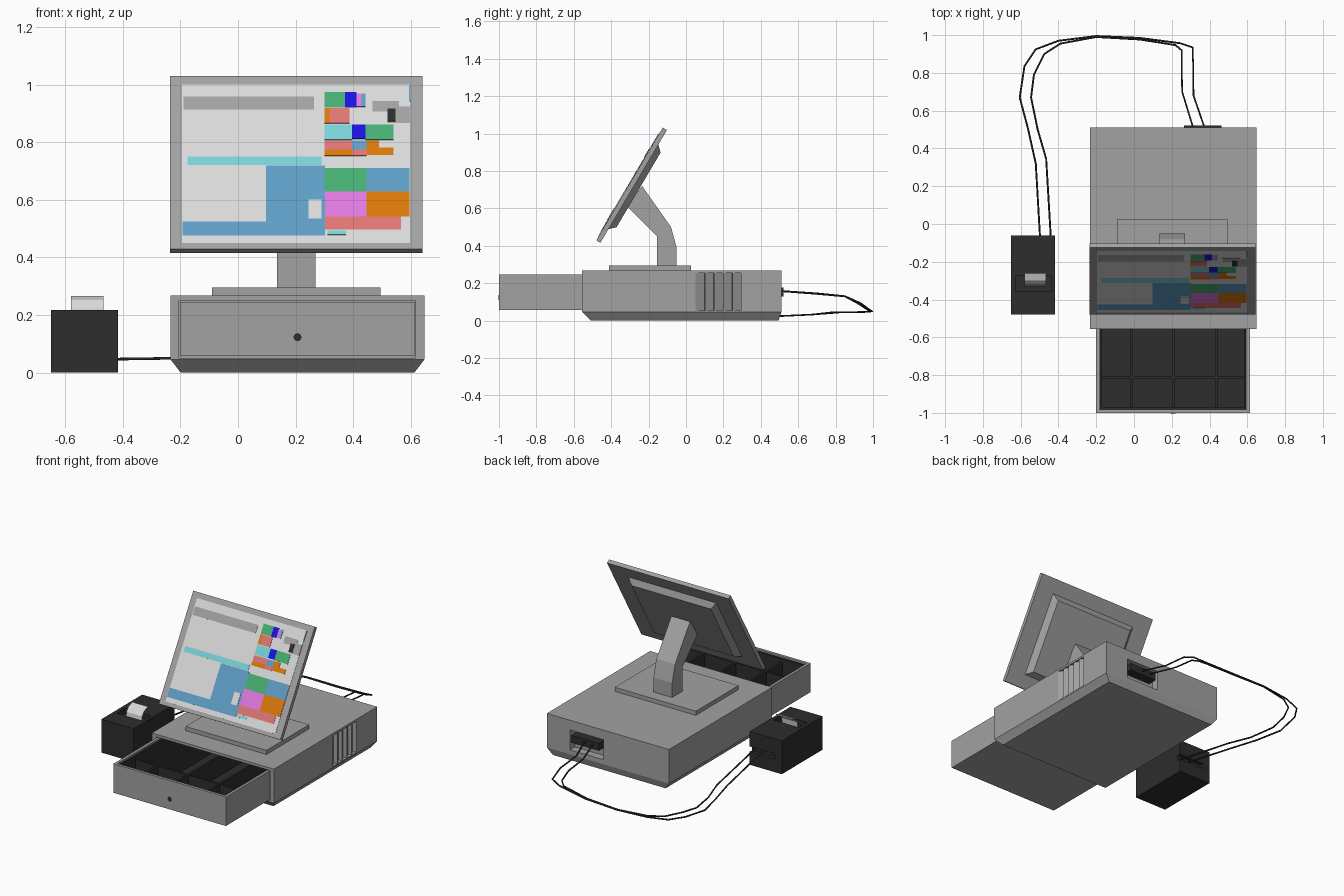
import bpy, bmesh, math
from mathutils import Matrix

if "Cube" in bpy.data.objects:
    bpy.data.objects.remove(bpy.data.objects["Cube"])


def material(name, *rgb):
    m = bpy.data.materials.new(name)
    m.diffuse_color = (*rgb, 1)
    m.use_nodes = True
    m.node_tree.nodes["Principled BSDF"].inputs["Base Color"].default_value = m.diffuse_color
    return m


GREY = material("casing_grey", .36, .36, .36)
DARK = material("near_black", .026, .026, .026)
WHITE = material("pale_grey", .70, .70, .70)
BLUE = material("soft_blue", .115, .342, .571)
CYAN = material("cyan", .19, .645, .68)
GREEN = material("green", .065, .43, .17)
PINK = material("pink", .738, .195, .738)
ORANGE = material("orange", .716, .188, .003)
SALMON = material("salmon", .745, .18, .17)
DEEP = material("deep_blue", .01, .007, .75)


def loft(name, rings, mat, matrix=None):
    """Skin a stack of equal-length rings and cap both ends."""
    bm = bmesh.new()
    vs = [[bm.verts.new(p) for p in r] for r in rings]
    n = len(rings[0])
    for a, b in zip(vs, vs[1:]):
        for i in range(n):
            j = (i + 1) % n
            bm.faces.new((a[i], a[j], b[j], b[i]))
    bm.faces.new(vs[0])
    bm.faces.new(vs[-1])
    bmesh.ops.recalc_face_normals(bm, faces=bm.faces)
    me = bpy.data.meshes.new(name)
    bm.to_mesh(me)
    bm.free()
    me.materials.append(mat)
    ob = bpy.data.objects.new(name, me)
    if matrix:
        ob.matrix_world = matrix
    bpy.context.collection.objects.link(ob)
    return ob


def rect(x0, x1, y0, y1, z):
    return [(x0, y0, z), (x1, y0, z), (x1, y1, z), (x0, y1, z)]


def box(name, x0, x1, y0, y1, z0, z1, mat, matrix=None):
    return loft(name, [rect(x0, x1, y0, y1, z0), rect(x0, x1, y0, y1, z1)], mat, matrix)


def tray(name, x0, x1, y0, y1, z0, z1, wall, floor, mat):
    """Open-topped box: outside up, over the rim, down to the floor."""
    w = wall
    inner = (x0 + w, x1 - w, y0 + w, y1 - w)
    return loft(name, [rect(x0, x1, y0, y1, z0), rect(x0, x1, y0, y1, z1),
                       rect(*inner, z1), rect(*inner, floor)], mat)


def cut(ob, cutter):
    mod = ob.modifiers.new("cut", 'BOOLEAN')
    mod.operation, mod.solver, mod.object = 'DIFFERENCE', 'EXACT', cutter
    bpy.context.view_layer.update()
    bpy.context.view_layer.objects.active = ob
    bpy.ops.object.modifier_apply(modifier=mod.name)
    bpy.data.objects.remove(cutter)


# Base cabinet with chamfered foot, drawer opening, rear port and side louvres
base = loft("base_cabinet", [rect(-.2, .614, -.51, .495, 0),
                             rect(-.234, .648, -.555, .51, .045),
                             rect(-.234, .648, -.555, .51, .268)], GREY)
cut(base, box("drawer_opening", -.205, .618, -.7, .02, .051, .251, GREY))
cut(base, box("port_opening", .24, .48, .46, .6, .075, .205, GREY))
saw = [(.67, .05)]
for i in range(5):
    saw += [(.6475, .052 + .049 * i), (.622, .05 + .049 * (i + 1))]
saw.append((.67, .295))
cut(base, loft("louvre_cutter", [[(x, y, z) for x, y in saw] for z in (.053, .255)], GREY))

# Cash drawer, dark liner and dividers
tray("cash_drawer", -.2, .613, -1, -.06, .057, .246, .018, .075, GREY)
tray("drawer_liner", -.181, .594, -.981, -.079, .076, .236, .012, .085, DARK)
for i, x in enumerate((-.012, .208, .435)):
    box(f"drawer_divider_{i}", x - .006, x + .006, -.972, -.09, .08, .215, DARK)
box("drawer_cross_divider", -.172, .585, -.818, -.806, .08, .213, DARK)
circle = [(.207 + .014 * math.cos(a * math.pi / 6), .123 + .014 * math.sin(a * math.pi / 6))
          for a in range(12)]
loft("drawer_lock", [[(x, y, z) for x, z in circle] for y in (-1.002, -.99)], DARK)

# Rear connector
box("rear_connector", .265, .463, .455, .521, .13, .178, DARK)

# Stand plate and bent neck
box("stand_plate", -.09, .495, -.413, .027, .262, .295, GREY)
neck = [(-.155, .29), (-.05, .29), (-.05, .39), (-.08, .5), (-.235, .72), (-.315, .61), (-.155, .45)]
loft("neck", [[(x, y, z) for y, z in neck] for x in (.135, .27)], GREY)

# Tilted monitor: local x, v up the panel, n out of the glass
S, C = .508, .861
TILT = Matrix(((1, 0, 0, 0), (0, S, -C, -.48), (0, C, S, .429), (0, 0, 0, 1)))
box("monitor_panel", -.236, .642, 0, .70, -.026, 0, GREY, TILT)
loft("monitor_rear_housing", [rect(-.115, .52, .085, .61, -.02),
                              rect(-.115, .52, .085, .61, -.026),
                              rect(-.084, .489, .116, .579, -.058)], GREY, TILT)


def plate(name, x0, x1, z0, z1, mat, n1):
    box(name, x0, x1, (z0 - .431) / C, (z1 - .431) / C, .0003, n1, mat, TILT)


# Screen picture: thin plates given as x range and height range
plate("screen_background", -.195, .598, .452, 1.003, WHITE, .002)
cells = [
    (GREY, [(-.19, .265, .915, .96), (.468, .56, .908, .945), (.52, .598, .868, .925)]),
    (CYAN, [(-.175, .29, .722, .752), (.3, .397, .81, .863), (.312, .375, .48, .494)]),
    (BLUE, [(.097, .303, .477, .72), (-.193, .097, .477, .526), (.43, .443, .925, .97),
            (.447, .596, .63, .711), (.397, .447, .775, .807), (.594, .6, .945, 1)]),
    (GREEN, [(.3, .373, .922, .975), (.443, .54, .81, .863), (.3, .447, .63, .711)]),
    (DEEP, [(.373, .412, .922, .975), (.397, .443, .813, .863)]),
    (PINK, [(.412, .43, .925, .97), (.3, .447, .543, .63)]),
    (ORANGE, [(.3, .318, .867, .92), (.3, .397, .754, .776), (.447, .49, .782, .807),
              (.447, .54, .757, .782), (.447, .596, .543, .63)]),
    (SALMON, [(.318, .387, .867, .92), (.3, .397, .776, .807), (.397, .447, .754, .775),
              (.3, .567, .498, .543)]),
]
for mat, rows in cells:
    for i, r in enumerate(rows):
        plate(f"screen_cell_{mat.name}_{i}", *r, mat, .004)
plate("screen_dark_mark", .52, .548, .873, .918, DARK, .006)
plate("screen_pale_mark", .245, .29, .535, .6, WHITE, .006)

# Receipt printer with paper well, rear slot and curling receipt
printer = box("receipt_printer", -.65, -.418, -.48, -.06, 0, .218, DARK)
cut(printer, box("paper_well", -.625, -.44, -.358, -.272, .185, .3, DARK))
cut(printer, box("rear_slot", -.6, -.41, -.085, 0, .085, .12, DARK))
paper = [(-.327, .185), (-.322, .225), (-.3, .252), (-.262, .266)]
outline = paper + [(y + .003, z - .004) for y, z in reversed(paper)]
loft("receipt_paper", [[(x, y, z) for y, z in outline] for x in (-.58, -.467)], WHITE)

# Two cables from printer to rear connector, sharing one height run
heights = [.1, .035, .024, .032, .045, .045, .047, .05, .055, .075, .092, .13, .145, .157, .157]
cable_a = [(-.497, -.08), (-.52, .32), (-.56, .5), (-.605, .67), (-.58, .835), (-.52, .925),
           (-.4, .97), (-.2, .995), (.03, .985), (.245, .957), (.31, .935), (.313, .85),
           (.315, .68), (.37, .52), (.375, .5)]
cable_b = [(-.44, -.08), (-.465, .345), (-.51, .5), (-.545, .67), (-.53, .79), (-.475, .9),
           (-.39, .955), (-.2, .99), (.03, .977), (.22, .947), (.252, .92), (.252, .85),
           (.255, .7), (.31, .52), (.315, .5)]
for i, path in enumerate((cable_a, cable_b)):
    cu = bpy.data.curves.new(f"cable_{i}", 'CURVE')
    cu.dimensions = '3D'
    cu.bevel_depth, cu.bevel_resolution, cu.use_fill_caps = .005, 1, True
    sp = cu.splines.new('POLY')
    sp.points.add(len(path) - 1)
    for p, (x, y), z in zip(sp.points, path, heights):
        p.co = (x, y, z, 1)
    cu.materials.append(DARK)
    bpy.context.collection.objects.link(bpy.data.objects.new(f"cable_{i}", cu))
